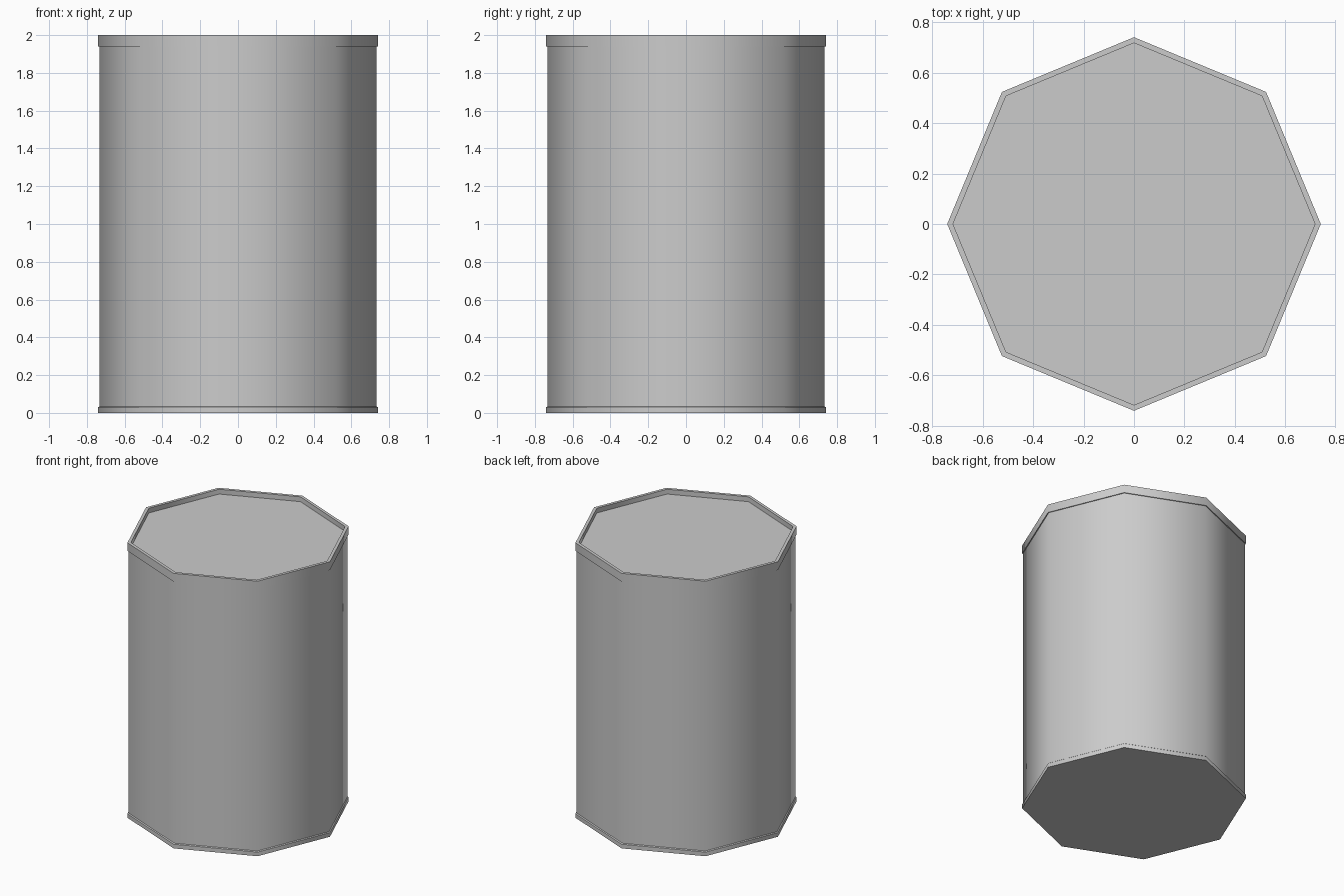
import bpy, bmesh
from math import cos, sin, tau, radians

if "Cube" in bpy.data.objects:
    bpy.data.objects.remove(bpy.data.objects["Cube"])

SIDES = 8


def lathe(name, profile):
    """Revolve (radius, z) points into an eight-sided shell; radius 0 ends in a flat cap."""
    bm = bmesh.new()
    rings = [[bm.verts.new((r * cos(tau * i / SIDES), r * sin(tau * i / SIDES), z))
              for i in range(SIDES)] for r, z in profile if r > 0]
    for a, b in zip(rings, rings[1:]):
        for i in range(SIDES):
            j = (i + 1) % SIDES
            bm.faces.new((a[i], a[j], b[j], b[i]))
    if profile[0][0] == 0:
        bm.faces.new(rings[0][::-1])
    if profile[-1][0] == 0:
        bm.faces.new(rings[-1])
    mesh = bpy.data.meshes.new(name)
    bm.to_mesh(mesh)
    bm.free()
    obj = bpy.data.objects.new(name, mesh)
    bpy.context.collection.objects.link(obj)
    bpy.ops.object.select_all(action='DESELECT')
    obj.select_set(True)
    bpy.context.view_layer.objects.active = obj
    bpy.ops.object.shade_smooth_by_angle(angle=radians(50))
    return obj


# Can wall
lathe("body", [(0.733, 0.035), (0.733, 1.94)])

# Top rim with recessed lid
lathe("top_rim_and_lid", [(0.733, 1.94), (0.74, 1.94), (0.74, 2.0),
                          (0.717, 2.0), (0.717, 1.965), (0, 1.965)])

# Bottom rim with flat base
lathe("bottom_rim_and_base", [(0, 0), (0.74, 0), (0.74, 0.03), (0.733, 0.035)])
